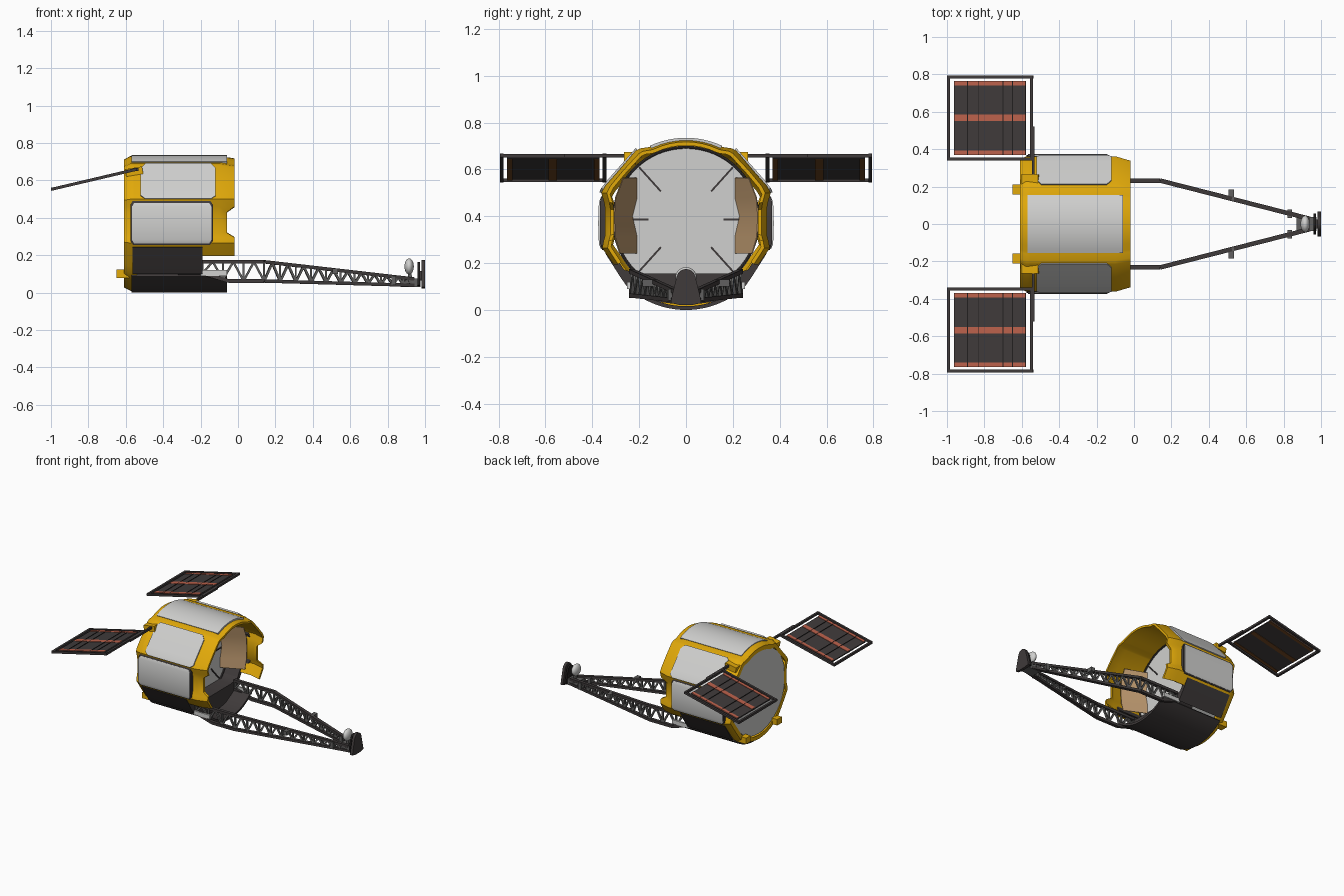
import bpy, bmesh, math
from mathutils import Vector as V

if "Cube" in bpy.data.objects:
    bpy.data.objects.remove(bpy.data.objects["Cube"])

def mat(name, r, g, b):
    m = bpy.data.materials.new(name)
    m.diffuse_color = (r, g, b, 1)
    m.use_nodes = True
    m.node_tree.nodes["Principled BSDF"].inputs["Base Color"].default_value = m.diffuse_color
    return m

YELLOW = mat("yellow paint", .76, .40, .003)
GREY = mat("light grey", .63, .63, .62)
DARK = mat("dark grey", .05, .043, .043)
STEEL = mat("truss grey", .12, .118, .115)
BLACK = mat("black", .015, .013, .013)
RED = mat("red orange", .50, .12, .07)
BROWN = mat("brown", .16, .06, .015)
TAN = mat("tan", .48, .30, .15)
CZ = .37  # height of the body axis

def finish(bm, name, m, angle=35):
    bmesh.ops.recalc_face_normals(bm, faces=bm.faces[:])
    me = bpy.data.meshes.new(name)
    bm.to_mesh(me)
    bm.free()
    me.shade_smooth()
    me.set_sharp_from_angle(angle=math.radians(angle))
    me.materials.append(m)
    ob = bpy.data.objects.new(name, me)
    bpy.context.collection.objects.link(ob)
    return ob

def sheet(name, grid, m, t, closed=False):
    """Thick curved sheet: rows run along the cross-section, columns along x."""
    bm = bmesh.new()
    out = [[bm.verts.new(p) for p in row] for row in grid]
    inn = []
    for row in grid:
        inn.append([bm.verts.new(V(p) + V((0, -p[1], CZ - p[2])).normalized() * t) for p in row])
    n, k = len(grid), len(grid[0])
    for i in range(n if closed else n - 1):
        j = (i + 1) % n
        for c in range(k - 1):
            bm.faces.new((out[i][c], out[i][c + 1], out[j][c + 1], out[j][c]))
            bm.faces.new((inn[i][c], inn[j][c], inn[j][c + 1], inn[i][c + 1]))
        for c in (0, k - 1):
            bm.faces.new((out[i][c], out[j][c], inn[j][c], inn[i][c]))
    if not closed:
        for i in (0, n - 1):
            for c in range(k - 1):
                bm.faces.new((out[i][c], out[i][c + 1], inn[i][c + 1], inn[i][c]))
    return finish(bm, name, m)

def panel(name, pts, x0, x1, m, t=.02, inset=0):
    """Panel over a (y, z) section, with optional chamfered end rows."""
    grid = []
    for i, (y, z) in enumerate(pts):
        d = inset if i in (0, len(pts) - 1) else 0
        grid.append([(x0 + d, y, z), (x1 - d, y, z)])
    return sheet(name, grid, m, t)

def bars(name, items, m):
    """Square beams, each (start, end, width, height)."""
    bm = bmesh.new()
    for p, q, w, h in items:
        p, q = V(p), V(q)
        d = (q - p).normalized()
        s = d.cross(V((0, 0, 1)))
        s = s.normalized() if s.length > .01 else V((0, 1, 0))
        u = s.cross(d)
        vs = [[bm.verts.new(e + s * a * w / 2 + u * b * h / 2)
               for a, b in ((-1, -1), (1, -1), (1, 1), (-1, 1))] for e in (p, q)]
        bm.faces.new(vs[0])
        bm.faces.new(vs[1])
        for i in range(4):
            j = (i + 1) % 4
            bm.faces.new((vs[0][i], vs[0][j], vs[1][j], vs[1][i]))
    return finish(bm, name, m)

def plate(name, pts, x0, x1, m):
    """Outline in (y, z) extruded along x."""
    bm = bmesh.new()
    f = bm.faces.new([bm.verts.new((x0, y, z)) for y, z in pts])
    r = bmesh.ops.extrude_face_region(bm, geom=[f])
    for v in r["geom"]:
        if isinstance(v, bmesh.types.BMVert):
            v.co.x = x1
    return finish(bm, name, m)

def arc(r, a0, a1, n, cz=CZ):
    return [(r * math.cos(math.radians(a0 + (a1 - a0) * i / n)),
             cz + r * math.sin(math.radians(a0 + (a1 - a0) * i / n))) for i in range(n + 1)]

# Cross-section of the body, right half from bottom to top
upper = [(.31, .195), (.338, .235), (.358, .265), (.352, .295), (.345, .32), (.345, .43),
         (.35, .46), (.362, .5), (.345, .53), (.29, .592), (.215, .68), (.195, .69), (.16, .695)]
upper += arc(.36, 66, 90, 4)
lower = arc(.36, -90, -48, 7) + [(.27, .14)]
mirror = lambda pts: [(-y, z) for y, z in reversed(pts)]

# Yellow shell: open front with side notches, and full ring at the back
def shell_row(y, z):
    front = -.06 if .31 < z < .44 else -.02
    zf = z - .012 if z > .6 else z
    return [(-.56, y, z), (-.1, y, z), (front, y * .935, zf)]

sec = upper + mirror(upper)[1:]
sheet("body_shell", [shell_row(y, z) for y, z in sec], YELLOW, .016)
ring = lower + upper + mirror(upper)[1:] + mirror(lower)[:-1]
sheet("back_ring", [[(-.61, y * .95, CZ + (z - CZ) * .95), (-.575, y, z), (-.54, y, z)]
                    for y, z in ring], YELLOW, .03, True)

# Inner core with recessed front wall, and dark floor block in front of it
plate("inner_core", arc(.315, 0, 352.5, 47, .38), -.605, -.3, GREY)
plate("floor_block", [(-.19, .155), (-.26, .17), (-.3, .2), (-.27, .14), (-.24, .1), (-.12, .035), (0, .02),
                      (.12, .035), (.24, .1), (.27, .14), (.3, .2), (.26, .17), (.19, .155)], -.32, -.19, DARK)
bpy.ops.mesh.primitive_torus_add(location=(-.295, 0, .385), rotation=(0, math.pi / 2, 0),
                                 major_radius=.31, minor_radius=.006,
                                 major_segments=64, minor_segments=8)
rim = bpy.context.object
rim.name = "wall_rim"
rim.data.materials.append(DARK)
bars("wall_ribs", [((-.298, c * .16, .387 + s * .16), (-.298, c * .3, .387 + s * .3), .008, .008)
     for c, s in [(math.cos(math.radians(a)), math.sin(math.radians(a)))
                  for a in (0, 48, 132, 180, 228, 312)]], DARK)

# Curved roof and belly panels
panel("roof_panel", arc(.365, 65, 115, 14), -.57, -.06, GREY, .02)
panel("belly_panel", arc(.37, -130, -50, 20), -.57, -.06, DARK, .016)

for s, side in ((1, "left"), (-1, "right")):
    S = lambda pts: [(s * y, z) for y, z in pts]
    # Side panels
    panel(side + "_upper_panel", S([(.214, .692), (.235, .668), (.335, .555), (.362, .52), (.37, .503)]),
          -.52, -.12, GREY, .02, .025)
    panel(side + "_side_border", S([(.357, .255), (.366, .275), (.368, .37), (.366, .47), (.357, .495)]),
          -.575, -.135, DARK, .03, .015)
    panel(side + "_side_panel", S([(.364, .262), (.372, .282), (.375, .37), (.372, .46), (.364, .48)]),
          -.567, -.142, GREY, .012, .012)
    panel(side + "_lower_panel", S([(.345, .242), (.315, .195), (.28, .14), (.252, .1)]),
          -.565, -.19, DARK, .03)
    # Tan slanted inner wall between front wall and shell
    rows = [(.24, .285), (.31, .305), (.4, .31), (.48, .303), (.565, .27)]
    sheet(side + "_inner_wall", [[(-.295, s * (.212 + .02 * (i == 2)), z), (-.14, s * y, z)]
                                 for i, (z, y) in enumerate(rows)], TAN, .004)
    # Rear lug and light bracket at the boom root
    bars(side + "_rear_lug", [((-.65, s * .185, .1), (-.58, s * .185, .1), .055, .045)], YELLOW)
    bars(side + "_boom_bracket", [((-.2, s * .245, .105), (-.06, s * .245, .105), .012, .03)], GREY)

    # Tapering truss boom
    top = lambda x: V((x, s * (.232 if x < .14 else .232 - (x - .14) * .255),
                       .165 if x < .14 else .165 - (x - .14) * .115))
    bot = lambda x: V((x, top(x).y, .062 + max(0, -.05 - x) * .3 if x < .14 else .062 - (x - .14) * .028))
    xs = [-.19, -.08, .03, .14] + [.14 + .79 * (1 - (1 - i / 11) ** 1.2) for i in range(1, 12)]
    items = []
    for f in (top, bot):
        items += [(f(-.19), f(-.05), .024, .02), (f(-.05), f(.14), .024, .02), (f(.14), f(.94), .024, .018)]
    bars(side + "_boom_chords", items, DARK)
    items = []
    for i in range(len(xs) - 1):
        a, b = xs[i], xs[i + 1]
        mid = (a + b) / 2
        items += [(bot(a), top(mid), .014, .012), (top(mid), bot(b), .014, .012),
                  (bot(a), top(a), .014, .01)]
    bars(side + "_boom_lattice", items, STEEL)
    bars(side + "_boom_fittings", [((.505, s * .155, .115), (.535, s * .155, .115), .06, .03),
                                   ((.82, s * .055, .065), (.845, s * .055, .065), .045, .05)], STEEL)

    # Tilted solar wing
    P = lambda x, y, dz=0: (x, s * y, .66 + (x + .54) * .235 + dz)
    w = .016
    bars(side + "_wing_frame", [(P(-.998, .348), P(-.54, .348), w, w), (P(-.998, .787), P(-.54, .787), w, w),
                                (P(-.992, .34), P(-.992, .795), w, w), (P(-.548, .34), P(-.548, .795), w, w)], DARK)
    bars(side + "_wing_cells", [(P(-.962, .567), P(-.578, .567), .395, .01)], DARK)
    strips = ((.568, .036), (.753, .024), (.381, .024))
    bars(side + "_wing_stripes", [(P(-.96, y, .006), P(-.58, y, .006), b, .004) for y, b in strips], RED)
    bars(side + "_wing_under_stripes", [(P(-.96, y, -.006), P(-.58, y, -.006), b, .004) for y, b in strips], BROWN)
    bars(side + "_wing_seams", [(P(x, .37, .006), P(x, .764, .006), .004, .005)
                                for x in (-.89, -.83, -.70, -.65)], BLACK)
    # Arm carrying the wing
    bars(side + "_wing_arm", [(P(-.538, .19, -.002), P(-.538, .52, -.002), .014, .016)], DARK)
    bars(side + "_arm_mount", [((-.6, s * .24, .64), (-.51, s * .24, .655), .05, .04)], YELLOW)

# Boom tip: joint, dish and rounded end plates
bars("tip_joint", [((.87, 0, .052), (.975, 0, .052), .075, .045)], STEEL)
bpy.ops.mesh.primitive_uv_sphere_add(segments=24, ring_count=12, radius=1, location=(.915, 0, .14))
dish = bpy.context.object
dish.name = "tip_dish"
dish.scale = (.025, .045, .043)
dish.data.materials.append(GREY)
bpy.ops.object.shade_smooth()
bars("dish_post", [((.925, 0, .05), (.915, 0, .12), .02, .02)], STEEL)
tip = [(.066, .03), (.06, .06), (.045, .12)] + arc(.04, 15, 165, 8, .135) + \
      [(-.045, .12), (-.06, .06), (-.066, .03), (-.03, .022), (.03, .022)]
plate("tip_plate", tip, .98, 1.0, DARK)
plate("tip_back_plate", [(y * .85, .095 + (z - .095) * .85) for y, z in tip], .96, .972, BLACK)
bars("tip_plate_link", [((.96, 0, .09), (.99, 0, .09), .05, .05)], DARK)
